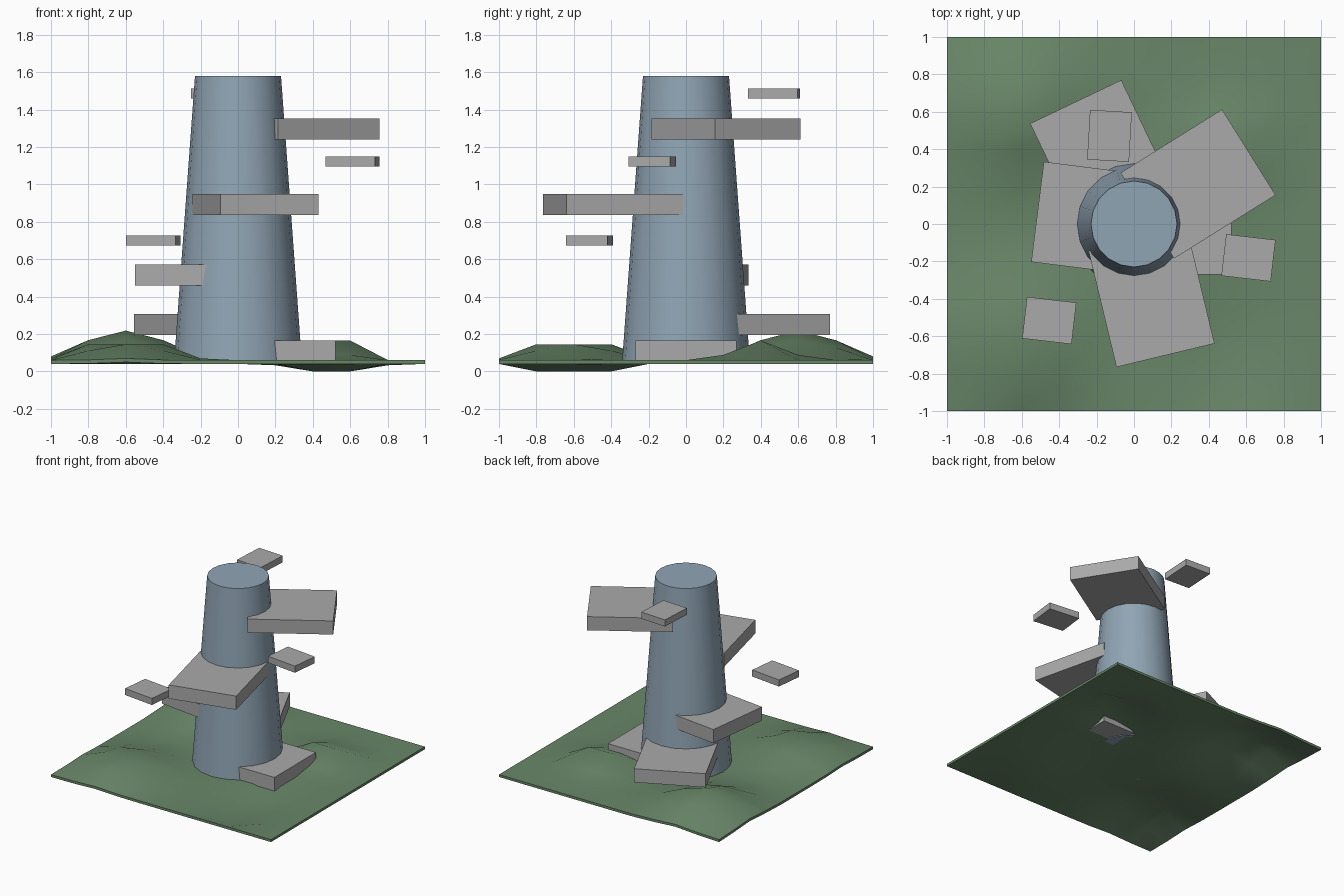
import bpy, bmesh, math

if "Cube" in bpy.data.objects:
    bpy.data.objects.remove(bpy.data.objects["Cube"])


def material(name, color):
    m = bpy.data.materials.new(name)
    m.diffuse_color = (*color, 1)
    m.use_nodes = True
    m.node_tree.nodes["Principled BSDF"].inputs["Base Color"].default_value = m.diffuse_color
    return m


green = material("grass", (0.14, 0.24, 0.14))
blue = material("blue_stone", (0.28, 0.375, 0.46))
grey = material("grey_stone", (0.40, 0.40, 0.40))


def smooth(ob, degrees):
    bpy.ops.object.select_all(action='DESELECT')
    ob.select_set(True)
    bpy.context.view_layer.objects.active = ob
    bpy.ops.object.shade_smooth_by_angle(angle=math.radians(degrees))


def bump(x, y, cx, cy, radius, height, cap=1.0):
    d = math.hypot(x - cx, y - cy) / radius
    h = abs(height) * 0.5 * (1 + math.cos(math.pi * min(d, 1)))
    return math.copysign(min(h, cap), height)


# centre x, y, radius, height, flat-top limit
HILLS = [
    (-0.6, 0.6, 0.52, 0.158, 1.0),
    (-0.6, -0.6, 0.48, 0.14, 0.085),
    (0.5, 0.4, 0.32, 0.135, 1.0),
    (0.5, -0.6, 0.35, -0.15, 0.04),
]

# Ground: thin rolling sheet
bm = bmesh.new()
bmesh.ops.create_grid(bm, x_segments=10, y_segments=10, size=1.0)
for v in bm.verts:
    v.co.z = 0.06 + sum(bump(v.co.x, v.co.y, *h) for h in HILLS)
ret = bmesh.ops.extrude_face_region(bm, geom=bm.faces[:])
for v in ret["geom"]:
    if isinstance(v, bmesh.types.BMVert):
        v.co.z -= 0.02
bmesh.ops.recalc_face_normals(bm, faces=bm.faces[:])
me = bpy.data.meshes.new("ground")
bm.to_mesh(me)
bm.free()
ground = bpy.data.objects.new("ground", me)
bpy.context.collection.objects.link(ground)
me.materials.append(green)
smooth(ground, 40)

# Tower: tapered column
bpy.ops.mesh.primitive_cone_add(vertices=20, radius1=0.342, radius2=0.23,
                                depth=1.534, location=(0, 0, 0.813))
tower = bpy.context.object
tower.name = "tower"
tower.data.materials.append(blue)
smooth(tower, 40)


def slab(name, center, size, degrees):
    bpy.ops.mesh.primitive_cube_add(size=1, location=center)
    ob = bpy.context.object
    ob.name = name
    ob.scale = size
    ob.rotation_euler.z = math.radians(degrees)
    ob.data.materials.append(grey)


# Platforms spiralling up the tower: angle, distance from axis, mid height
PLATFORMS = [(0, 0.2, 0.108), (115.5, 0.404, 0.25), (172.8, 0.2, 0.515),
             (283.5, 0.402, 0.893), (32, 0.404, 1.295)]
for i, (a, r, z) in enumerate(PLATFORMS):
    t = math.radians(a)
    slab(f"platform_{i + 1}", (r * math.cos(t), r * math.sin(t), z),
         (0.64, 0.54, 0.112), a)

# Small floating stepping stones
STEPS = [((-0.453, -0.516, 0.70), -6.6), ((0.612, -0.181, 1.122), -6.6),
         ((-0.131, 0.471, 1.485), 86.7)]
for i, (c, a) in enumerate(STEPS):
    slab(f"floating_step_{i + 1}", c, (0.266, 0.224, 0.054), a)
